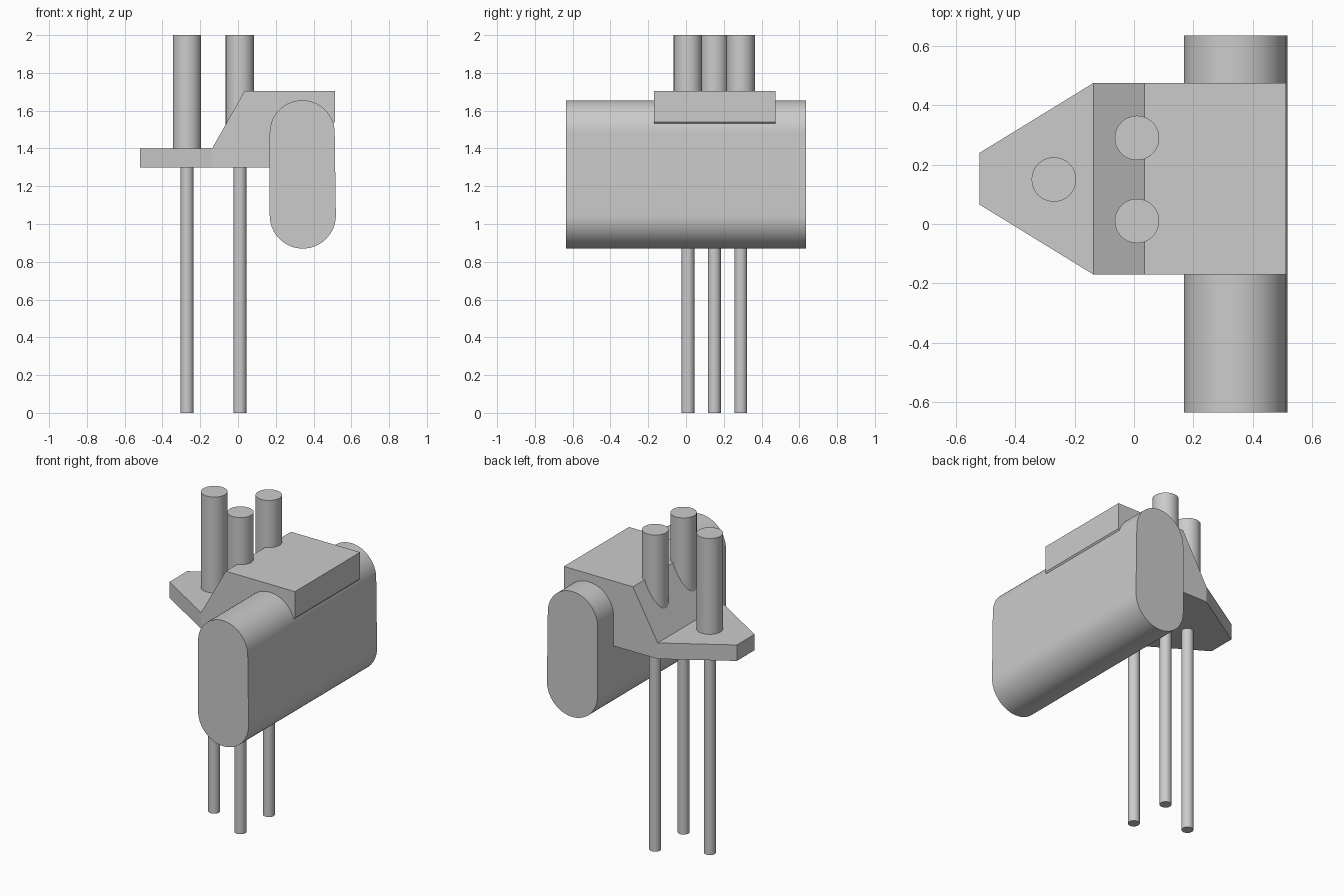
import bpy, bmesh, math
from mathutils import Vector

if "Cube" in bpy.data.objects:
    bpy.data.objects.remove(bpy.data.objects["Cube"])

grey = bpy.data.materials.new("light_grey")
grey.use_nodes = True
COLOUR = (0.6, 0.6, 0.6, 1)
grey.diffuse_color = COLOUR
grey.node_tree.nodes["Principled BSDF"].inputs["Base Color"].default_value = COLOUR


def finish(bm, name, smooth=False):
    bmesh.ops.recalc_face_normals(bm, faces=bm.faces)
    mesh = bpy.data.meshes.new(name)
    bm.to_mesh(mesh)
    bm.free()
    mesh.materials.append(grey)
    obj = bpy.data.objects.new(name, mesh)
    bpy.context.collection.objects.link(obj)
    if smooth:
        bpy.ops.object.select_all(action="DESELECT")
        obj.select_set(True)
        bpy.context.view_layer.objects.active = obj
        bpy.ops.object.shade_smooth_by_angle(angle=math.radians(30))
    return obj


def loft(bm, rings):
    """Bridge equal rings of points and cap both ends."""
    rings = [[bm.verts.new(p) for p in ring] for ring in rings]
    for a, b in zip(rings, rings[1:]):
        for i in range(len(a)):
            j = (i + 1) % len(a)
            bm.faces.new((a[i], a[j], b[j], b[i]))
    bm.faces.new(rings[0])
    bm.faces.new(rings[-1])


# Bracket: tapered tongue, ramp and raised block (x, y range, z range)
stations = [
    (-0.52, 0.065, 0.24, 1.3, 1.4),
    (-0.137, -0.17, 0.475, 1.3, 1.4),
    (0.035, -0.17, 0.475, 1.3, 1.705),
    (0.3, -0.17, 0.475, 1.3, 1.705),
    (0.513, -0.17, 0.475, 1.54, 1.705),
]
bm = bmesh.new()
loft(bm, [[(x, y0, z0), (x, y1, z0), (x, y1, z1), (x, y0, z1)]
          for x, y0, y1, z0, z1 in stations])
bmesh.ops.dissolve_limit(bm, angle_limit=0.01, verts=bm.verts, edges=bm.edges)
finish(bm, "bracket")

# Round-ended bar lying front to back
STEPS = 32
profile = []
for x, z, r, start in ((0.34, 1.483, 0.172, 0), (0.343, 1.045, 0.175, math.pi)):
    for i in range(STEPS + 1):
        a = start + math.pi * i / STEPS
        profile.append((x + r * math.cos(a), z + r * math.sin(a)))
bm = bmesh.new()
loft(bm, [[(x, y, z) for x, z in profile] for y in (-0.635, 0.635)])
finish(bm, "rounded_bar", True)


# Pins: thick upper shaft above a thin lower rod
def cylinder(name, x, y, z0, z1, radius):
    bm = bmesh.new()
    bmesh.ops.create_cone(bm, cap_ends=True, segments=48, radius1=radius,
                          radius2=radius, depth=z1 - z0)
    bmesh.ops.translate(bm, verts=bm.verts, vec=Vector((x, y, (z0 + z1) / 2)))
    finish(bm, name, True)


for label, x, y in (("outer", -0.27, 0.15), ("front", 0.01, 0.01), ("back", 0.01, 0.29)):
    cylinder(label + "_upper_shaft", x, y, 1.35, 2.0, 0.075)
    cylinder(label + "_lower_rod", x, y, 0.0, 1.36, 0.034)
